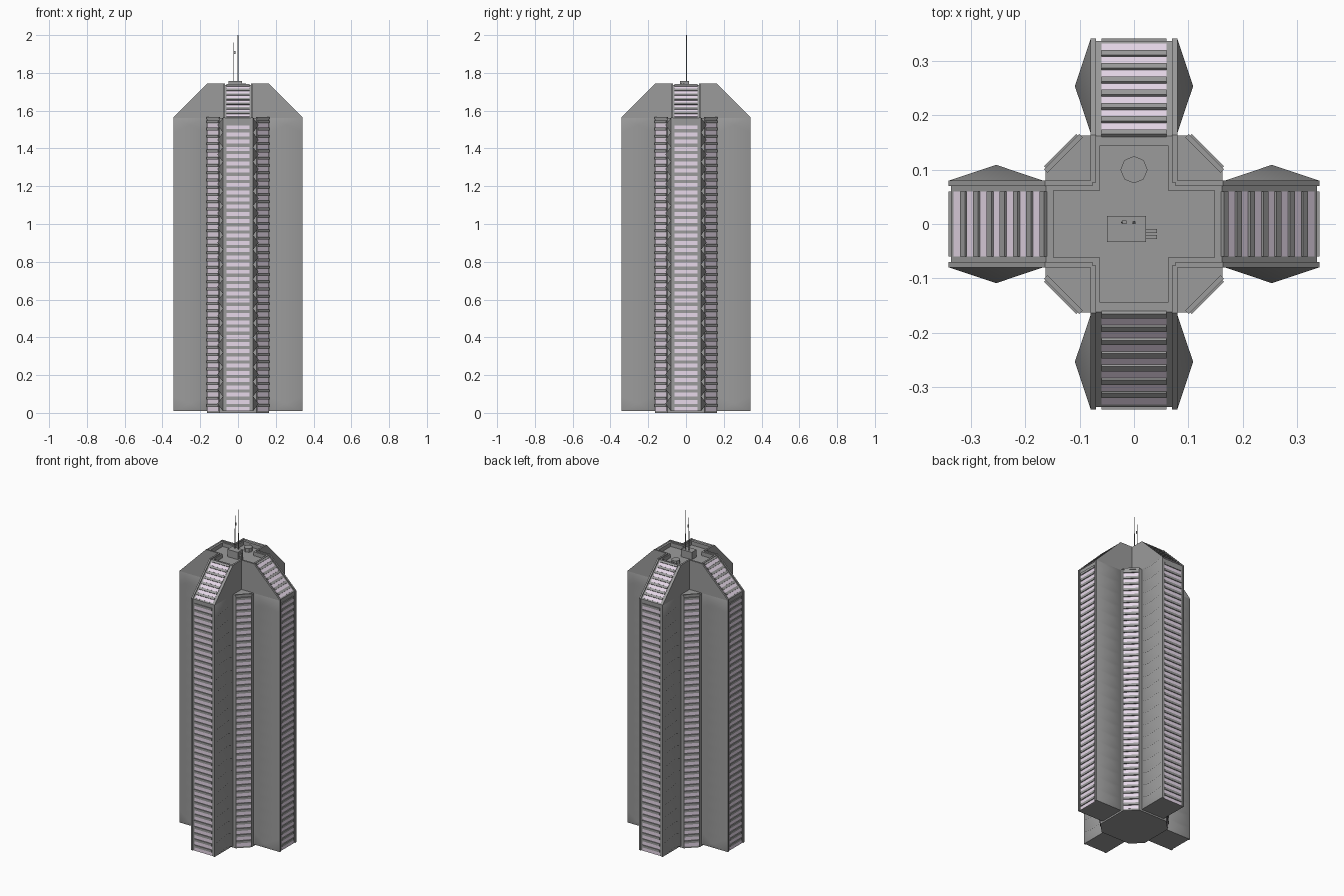
import bpy, bmesh, math
from mathutils import Matrix, Vector

if "Cube" in bpy.data.objects:
    bpy.data.objects.remove(bpy.data.objects["Cube"])

def finish(name, bm, mat=None, smooth=False):
    bmesh.ops.recalc_face_normals(bm, faces=bm.faces[:])
    me = bpy.data.meshes.new(name)
    bm.to_mesh(me)
    bm.free()
    ob = bpy.data.objects.new(name, me)
    bpy.context.collection.objects.link(ob)
    if mat:
        me.materials.append(mat)
    for p in me.polygons:
        p.use_smooth = smooth
    return ob

def material(name, rgb):
    m = bpy.data.materials.new(name)
    m.diffuse_color = (*rgb, 1)
    m.use_nodes = True
    m.node_tree.nodes["Principled BSDF"].inputs["Base Color"].default_value = m.diffuse_color
    return m

def box(bm, lo, hi, mtx=Matrix()):
    size = [b - a for a, b in zip(lo, hi)]
    mid = [(a + b) / 2 for a, b in zip(lo, hi)]
    bmesh.ops.create_cube(bm, size=1, matrix=mtx @ Matrix.Translation(mid) @ Matrix.Diagonal((*size, 1)))

def prism(bm, pts, offset):
    """Extrude a closed loop of 3D points along an offset vector."""
    f = bm.faces.new([bm.verts.new(p) for p in pts])
    r = bmesh.ops.extrude_face_region(bm, geom=[f])
    bmesh.ops.translate(bm, vec=offset, verts=[v for v in r['geom'] if isinstance(v, bmesh.types.BMVert)])
    return f

def cyl(bm, r1, r2, z0, z1, x, y, seg):
    bmesh.ops.create_cone(bm, cap_ends=True, segments=seg, radius1=r1, radius2=r2, depth=z1 - z0,
                          matrix=Matrix.Translation((x, y, (z0 + z1) / 2)))

def frame(n, v, origin):
    """Local axes: x along width, y up the facade, z outward."""
    u = v.cross(n)
    m = Matrix((u, v, n)).transposed().to_4x4()
    m.translation = origin
    return m

Z = Vector((0, 0, 1))
BASE, EAVE, TOP, REACH, INNER = 0.01, 1.562, 1.736, 0.337, 0.162
dark = material("dark_grey", (0.33, 0.33, 0.33))
glass = material("lilac_glass", (0.80, 0.69, 0.82))
rotations = [Matrix.Rotation(k * math.pi / 2, 4, 'Z') for k in range(4)]

# crossing wings with sloped ends, and a sunken roof
half = [(REACH, BASE), (REACH, EAVE), (INNER, TOP)]
outline = half + [(-r, z) for r, z in reversed(half)]
for name, turn in (("wing_left_right", rotations[0]), ("wing_front_back", rotations[1])):
    bm = bmesh.new()
    prism(bm, [(r, -0.076, z) for r, z in outline], (0, 0.152, 0))
    bm.transform(turn)
    wing = finish(name, bm, dark)
    for sx, sy in ((0.148, 0.062), (0.063, 0.145)):
        bm = bmesh.new()
        box(bm, (-sx, -sy, 1.712), (sx, sy, 1.9))
        cutter = finish("roof_cutter", bm)
        cutter.hide_render = True
        mod = wing.modifiers.new("recess", 'BOOLEAN')
        mod.operation = 'DIFFERENCE'
        mod.solver = 'EXACT'
        mod.object = cutter
        bpy.context.view_layer.objects.active = wing
        bpy.ops.object.modifier_apply(modifier=mod.name)
        bpy.data.objects.remove(cutter)

# octagonal core filling the inner corners
bm = bmesh.new()
quarter = [Vector((0.163, 0.099, 0)), Vector((0.099, 0.163, 0))]
prism(bm, [m @ p for m in rotations for p in quarter], (0, 0, EAVE))
finish("core", bm, dark)

# side panels on each wing whose edges stand proud as rims
bm = bmesh.new()
rim = [(0.076, BASE), (0.342, BASE), (0.342, 1.565), (0.164, 1.743), (0.076, 1.743)]
for m in rotations:
    for y in (-0.08, 0.07):
        part = bmesh.new()
        prism(part, [m @ Vector((r, y, z)) for r, z in rim], (m @ Vector((0, 0.01, 0))))
        tmp = bpy.data.meshes.new("tmp")
        part.to_mesh(tmp)
        part.free()
        bm.from_mesh(tmp)
        bpy.data.meshes.remove(tmp)
finish("wing_side_panels", bm, dark)

# shallow pyramidal bays running up the wing sides
bm = bmesh.new()
BAYS = 20
for m in rotations:
    for s in (-1, 1):
        zs = [BASE + (EAVE - BASE) * i / BAYS for i in range(BAYS + 1)]
        rows = [[bm.verts.new(m @ Vector((r, s * 0.08, z))) for r in (0.168, 0.341)] for z in zs]
        for i in range(BAYS):
            a, b = rows[i], rows[i + 1]
            tip = bm.verts.new(m @ Vector((0.254, s * 0.109, (zs[i] + zs[i + 1]) / 2)))
            ring = [a[0], a[1], b[1], b[0]]
            for j in range(4):
                bm.faces.new((ring[j], ring[(j + 1) % 4], tip))
finish("side_bays", bm, dark, smooth=True)

# glazing bands and floor ledges
def facade(panes, ledges, mtx, width, length, rows, depth):
    pitch = length / rows
    w = width / 2
    for i in range(rows):
        y = i * pitch
        box(panes, (-w, y, -0.004), (w, y + pitch * 0.55, 0.001), mtx)
        box(ledges, (-w, y + pitch * 0.58, -0.004), (w, y + pitch * 0.95, depth), mtx)

for name, kind in (("wing_end", 0), ("wing_slope", 1), ("corner", 2)):
    panes, ledges = bmesh.new(), bmesh.new()
    for k in range(4):
        a = k * math.pi / 2 + (math.pi / 4 if kind == 2 else 0)
        out = Vector((math.cos(a), math.sin(a), 0))
        if kind == 0:
            facade(panes, ledges, frame(out, Z, out * REACH + Z * BASE), 0.12, 1.53, 40, 0.005)
        elif kind == 1:
            n, v = (out + Z).normalized(), (Z - out).normalized()
            facade(panes, ledges, frame(n, v, out * REACH + Z * EAVE + v * 0.008), 0.12, 0.2415, 7, 0.005)
        else:
            dist = 0.131 * math.sqrt(2)
            facade(panes, ledges, frame(out, Z, out * dist + Z * BASE), 0.084, 1.54, 40, 0.007)
    finish(name + "_windows", panes, glass)
    finish(name + "_ledges", ledges, dark)

# coping strips edging the top of the core corners
bm = bmesh.new()
for k in range(4):
    a = k * math.pi / 2 + math.pi / 4
    out = Vector((math.cos(a), math.sin(a), 0))
    box(bm, (-0.046, 0, -0.006), (0.046, 0.01, 0.003), frame(out, Z, out * 0.1853 + Z * 1.556))
finish("corner_coping", bm, dark)

# rooftop plant room, pipes and tank
bm = bmesh.new()
box(bm, (-0.05, -0.033, 1.70), (0.022, 0.015, 1.757))
finish("plant_room", bm, dark)
bm = bmesh.new()
for y in (-0.013, -0.024):
    box(bm, (0.02, y - 0.004, 1.735), (0.042, y + 0.004, 1.745))
    box(bm, (0.034, y - 0.004, 1.70), (0.042, y + 0.004, 1.737))
finish("roof_pipes", bm, dark)
bm = bmesh.new()
cyl(bm, 0.025, 0.025, 1.70, 1.735, 0, 0.1, 8)
finish("roof_tank", bm, dark)

# antenna masts
bm = bmesh.new()
for x, top, r in ((0, 2.0, 0.003), (-0.022, 1.96, 0.0025)):
    cyl(bm, r, r * 0.6, 1.75, top, x, 0.003, 6)
box(bm, (-0.022, 0, 1.90), (-0.014, 0.006, 1.915))
finish("antenna_masts", bm, dark)

# footing under the core
bm = bmesh.new()
cyl(bm, 0.1, 0.1, 0, 0.02, 0, 0, 8)
finish("footing", bm, dark)
